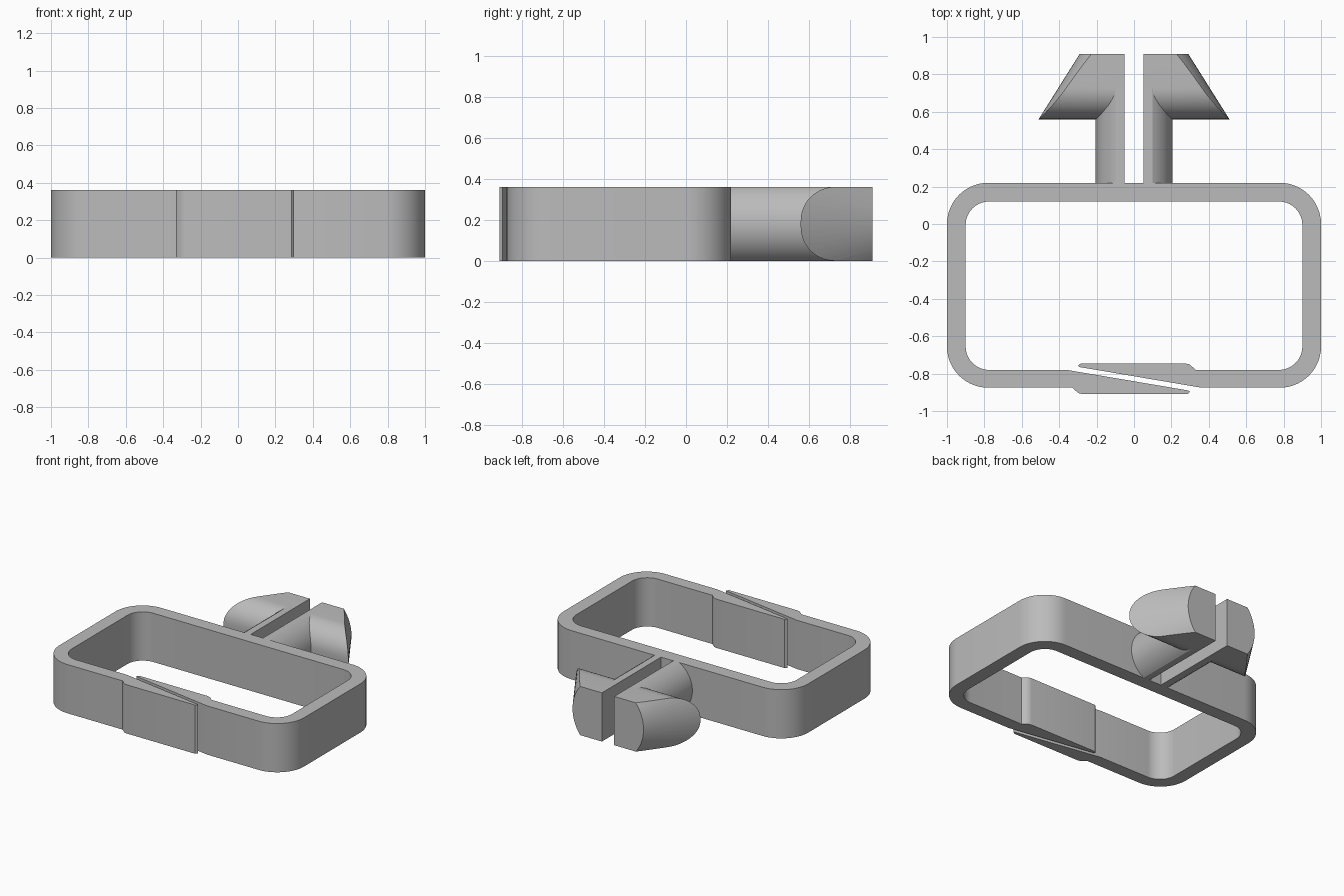
import bpy, bmesh
from math import sin, cos, asin, radians, pi, sqrt
from mathutils import Matrix, Vector

cube = bpy.data.objects.get("Cube")
if cube:
    bpy.data.objects.remove(cube, do_unlink=True)

H = 0.36           # overall height
MID = H / 2
BACK = 0.91        # rear end of the plug
GAP = 0.05         # half width of the slot in the plug

grey = bpy.data.materials.new("plain_grey")
grey.use_nodes = True
grey.diffuse_color = (0.5, 0.5, 0.5, 1)
grey.node_tree.nodes["Principled BSDF"].inputs["Base Color"].default_value = (0.5, 0.5, 0.5, 1)


def add_object(name, bm):
    mesh = bpy.data.meshes.new(name)
    bmesh.ops.recalc_face_normals(bm, faces=bm.faces)
    bm.to_mesh(mesh)
    bm.free()
    mesh.materials.append(grey)
    obj = bpy.data.objects.new(name, mesh)
    bpy.context.collection.objects.link(obj)
    return obj


def prism(name, points, direction):
    """Extrude a closed outline along a direction."""
    bm = bmesh.new()
    face = bm.faces.new([bm.verts.new(p) for p in points])
    out = bmesh.ops.extrude_face_region(bm, geom=[face], use_keep_orig=True)
    moved = [g for g in out["geom"] if isinstance(g, bmesh.types.BMVert)]
    bmesh.ops.translate(bm, verts=moved, vec=Vector(direction))
    return add_object(name, bm)


def arc(cx, cy, r, start, end, steps=14):
    angles = [radians(start + (end - start) * i / steps) for i in range(steps + 1)]
    return [(cx + r * cos(a), cy + r * sin(a)) for a in angles]


def smooth(obj):
    obj.data.shade_smooth()
    obj.data.set_sharp_from_angle(angle=radians(28))


def mirror_x(obj):
    obj.modifiers.new("Mirror", "MIRROR").use_clip = False


def loop(half_width, front, back, r):
    """Rounded rectangle path from front left round the back to front right."""
    x = half_width - r
    return (arc(-x, front + r, r, 270, 180) + arc(-x, back - r, r, 180, 90)
            + arc(x, back - r, r, 90, 0) + arc(x, front + r, r, 0, -90))


# Open frame with two overlapping slanted tongues at the front
FRONT, INNER = -0.875, -0.78
outer = loop(1.0, FRONT, 0.22, 0.22)
inner = loop(0.9, INNER, 0.12, 0.125)
tongue = [(-0.36, INNER), (0.29, -0.89), (0.30, -0.896), (0.285, -0.91),
          (-0.27, -0.91), (-0.295, -0.905), (-0.31, -0.893), (-0.33, FRONT)]
turned = [(-x, FRONT + INNER - y) for x, y in tongue]
outline = tongue + outer + turned + inner[::-1]
frame = prism("frame", [(x, y, 0) for x, y in outline], (0, 0, H))
smooth(frame)

# Split stem: round bar flattened above and below
R = 0.206
top = asin(MID / R) * 180 / pi
section = [(GAP, -MID)] + arc(0, 0, R, -top, top, 24) + [(GAP, MID)]
stem = prism("plug_stem", [(x, 0.2, z + MID) for x, z in section], (0, 0.525, 0))
smooth(stem)
mirror_x(stem)

# Barbed head: block with a rounded front edge, trimmed by a cone
r = 0.165
flat = MID - r
y0 = 0.56 + r
side = (arc(y0, MID + flat, r, 90, 180) + arc(y0, MID - flat, r, 180, 270)
        + [(BACK, 0), (BACK, H)])
head = prism("plug_head", [(GAP, y, z) for y, z in side], (0.6, 0, 0))

bm = bmesh.new()
slope = 0.629
y_start, y_end = 0.5, 0.96
bmesh.ops.create_cone(bm, cap_ends=True, segments=96, depth=y_end - y_start,
                      radius1=0.29 + (BACK - y_start) * slope,
                      radius2=0.29 + (BACK - y_end) * slope)
bmesh.ops.transform(bm, verts=bm.verts, matrix=Matrix.Translation(
    (0, (y_start + y_end) / 2, MID)) @ Matrix.Rotation(-pi / 2, 4, "X"))
cone = add_object("cone_cutter", bm)
cone.hide_render = True

trim = head.modifiers.new("Trim", "BOOLEAN")
trim.operation = "INTERSECT"
trim.solver = "EXACT"
trim.object = cone
bpy.context.view_layer.update()
baked = bpy.data.meshes.new_from_object(
    head.evaluated_get(bpy.context.evaluated_depsgraph_get()))
head.modifiers.clear()
head.data = baked
bpy.data.objects.remove(cone, do_unlink=True)
smooth(head)
mirror_x(head)
